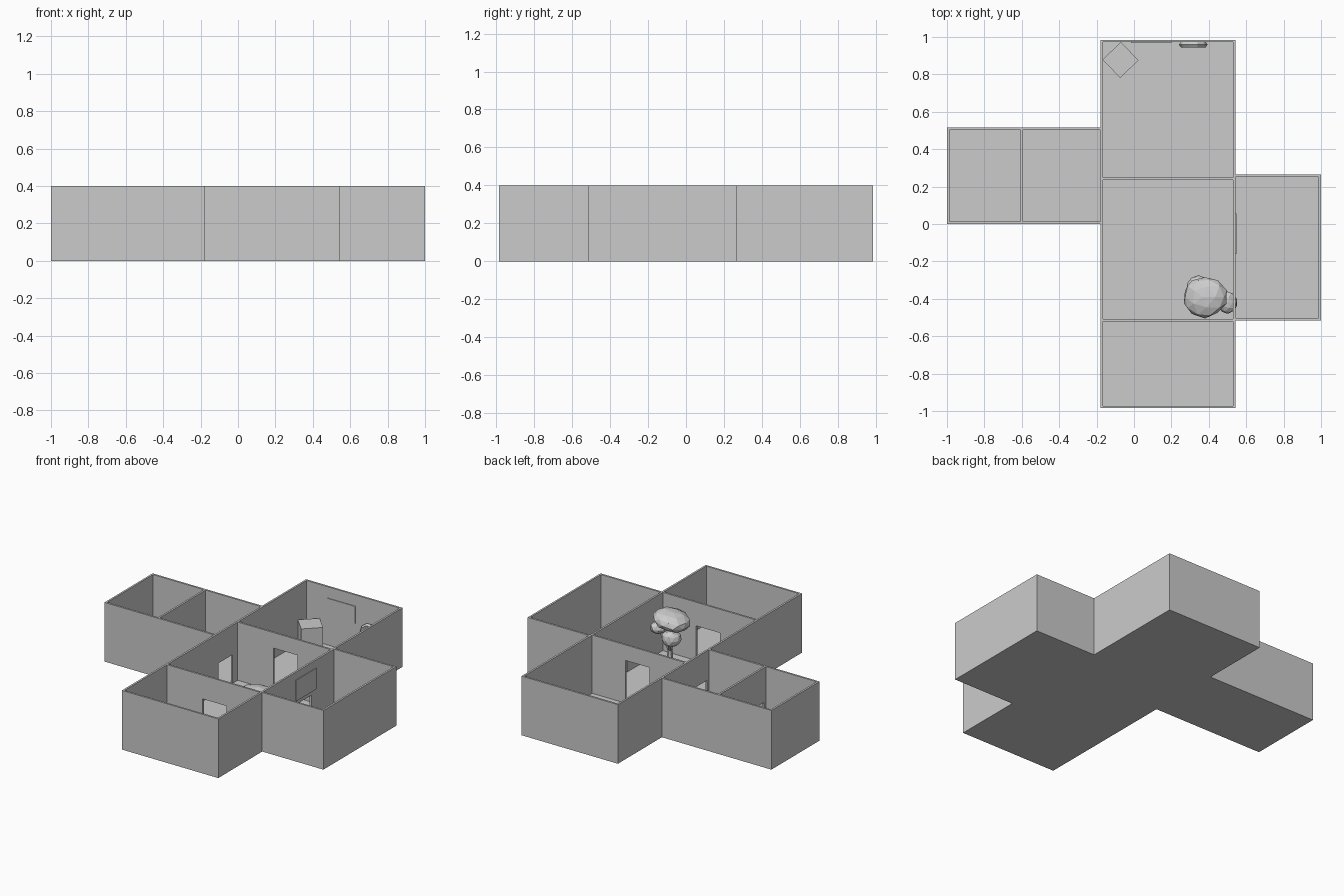
import bpy, bmesh, math, random
from mathutils import Matrix, Vector

random.seed(4)
cube = bpy.data.objects.get("Cube")
if cube:
    bpy.data.objects.remove(cube, do_unlink=True)

GREY = (0.6, 0.6, 0.6, 1)
mat = bpy.data.materials.new("plain grey")
mat.use_nodes = True
mat.diffuse_color = GREY
mat.node_tree.nodes["Principled BSDF"].inputs["Base Color"].default_value = GREY

FLOOR, TOP, T = 0.006, 0.4, 0.013


def finish(name, bm):
    bmesh.ops.recalc_face_normals(bm, faces=bm.faces)
    mesh = bpy.data.meshes.new(name)
    bm.to_mesh(mesh)
    bm.free()
    mesh.materials.append(mat)
    obj = bpy.data.objects.new(name, mesh)
    bpy.context.collection.objects.link(obj)
    return obj


def box(name, lo, hi, turn=0):
    lo, hi = Vector(lo), Vector(hi)
    bm = bmesh.new()
    bmesh.ops.create_cube(bm, size=1, matrix=Matrix.Translation((lo + hi) / 2)
                          @ Matrix.Rotation(turn, 4, "Z")
                          @ Matrix.Diagonal((*(hi - lo), 1)))
    return finish(name, bm)


def wall(name, axis, pos, a, b, door=None):
    """Upright wall profile with an optional doorway (start, end, height), extruded to thickness."""
    pts = [(a, FLOOR), (a, TOP), (b, TOP), (b, FLOOR)]
    if door:
        s, e, h = door
        pts += [(e, FLOOR), (e, h), (s, h), (s, FLOOR)]
    bm = bmesh.new()
    side = Vector((0, T, 0)) if axis == "x" else Vector((T, 0, 0))
    verts = [bm.verts.new((u, pos - T / 2, z) if axis == "x" else (pos - T / 2, u, z))
             for u, z in pts]
    face = bm.faces.new(verts)
    ext = bmesh.ops.extrude_face_region(bm, geom=[face])
    bmesh.ops.translate(bm, vec=side,
                        verts=[v for v in ext["geom"] if isinstance(v, bmesh.types.BMVert)])
    return finish(name, bm)


# Floors
box("main_floor", (-0.18, -0.985, 0), (0.542, 0.985, FLOOR))
box("west_floor", (-1, 0, 0), (-0.18, 0.515, FLOOR))
box("east_floor", (0.542, -0.515, 0), (1, 0.265, FLOOR))

# Long walls of the central block
wall("main_west_wall", "y", -0.1735, -0.985, 0.985, (0.03, 0.18, 0.2))
wall("main_east_wall", "y", 0.5355, -0.985, 0.985, (-0.13, 0.01, 0.18))

# Cross walls of the central block
for name, y, door in (("north_wall", 0.9785, None),
                      ("north_partition", 0.242, (0.1, 0.28, 0.295)),
                      ("south_partition", -0.514, (0.1, 0.28, 0.24)),
                      ("south_wall", -0.9785, None)):
    wall(name, "x", y, -0.167, 0.529, door)

# West wing
for name, y in (("west_wing_north_wall", 0.5085), ("west_wing_south_wall", 0.0065)):
    wall(name, "x", y, -1, -0.18)
wall("west_wing_end_wall", "y", -0.9935, T, 0.502)
wall("west_wing_partition", "y", -0.6, T, 0.502, (0.03, 0.18, 0.165))

# East wing
for name, y in (("east_wing_north_wall", 0.2585), ("east_wing_south_wall", -0.5085)):
    wall(name, "x", y, 0.542, 1)
wall("east_wing_end_wall", "y", 0.9935, -0.502, 0.252)

# Wall panels
box("east_room_panel", (0.542, -0.16, 0.205), (0.547, 0.056, 0.347))
box("north_room_panel", (-0.015, 0.967, 0.21), (0.2, 0.972, 0.324))

# Corner cabinet
box("corner_cabinet", (-0.14, 0.809, FLOOR), (-0.004, 0.945, 0.17), math.radians(44))

# Faceted ring hung on the north wall
bpy.ops.mesh.primitive_torus_add(major_segments=10, minor_segments=5, major_radius=0.062,
                                 minor_radius=0.015, location=(0.317, 0.959, 0.165),
                                 rotation=(math.radians(90), 0, 0))
bpy.context.object.name = "wall_ring"
bpy.context.object.data.materials.append(mat)


# Tree: faceted foliage clumps on a forked trunk
def clump(name, centre, radii, tilt=0):
    bm = bmesh.new()
    bmesh.ops.create_icosphere(bm, subdivisions=2, radius=1)
    for v in bm.verts:
        v.co *= random.uniform(0.93, 1.04)
    bm.transform(Matrix.Translation(centre) @ Matrix.Rotation(math.radians(tilt), 4, "Y")
                 @ Matrix.Diagonal((*radii, 1)))
    return finish(name, bm)


def limb(name, start, end, r0, r1):
    start, end = Vector(start), Vector(end)
    axis = end - start
    bm = bmesh.new()
    bmesh.ops.create_cone(bm, cap_ends=True, segments=6, radius1=r0, radius2=r1,
                          depth=axis.length,
                          matrix=Matrix.Translation((start + end) / 2)
                          @ axis.to_track_quat("Z", "Y").to_matrix().to_4x4())
    return finish(name, bm)


fork = (0.4, -0.4, 0.09)
limb("tree_trunk", (0.4, -0.4, FLOOR), fork, 0.022, 0.016)
for label, centre, radii, tilt in (("crown", (0.38, -0.39, 0.297), (0.122, 0.112, 0.058), -12),
                                   ("inner", (0.345, -0.335, 0.205), (0.066, 0.062, 0.055), 0),
                                   ("outer", (0.5, -0.42, 0.207), (0.056, 0.06, 0.042), 0)):
    limb("tree_branch_" + label, fork, centre, 0.015, 0.009)
    clump("tree_foliage_" + label, centre, radii, tilt)
